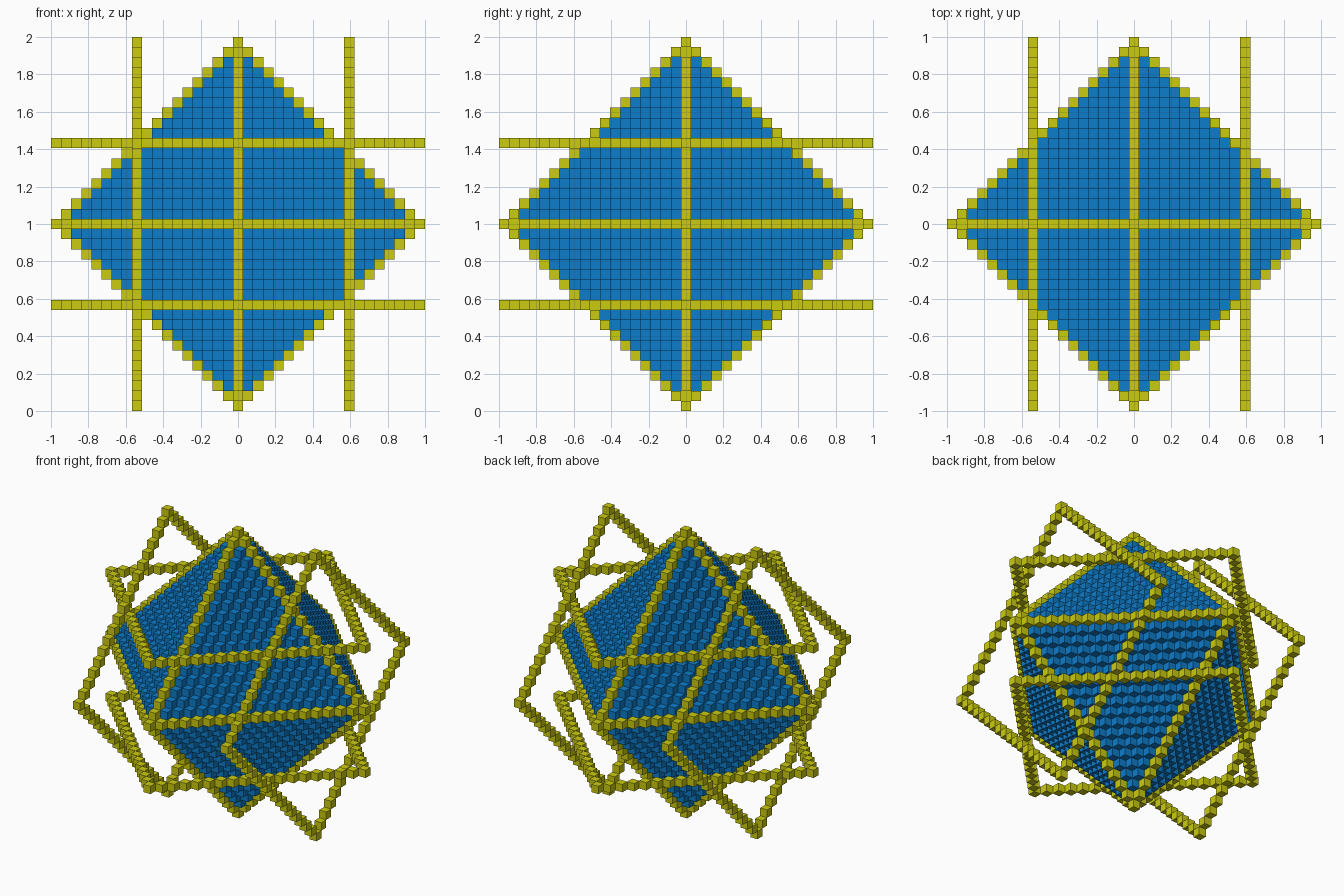
import bpy
import bmesh
from mathutils import Vector

if "Cube" in bpy.data.objects:
    bpy.data.objects.remove(bpy.data.objects["Cube"])

R = 18                      # cells from the centre to each tip
S = 2 / (2 * R + 1)         # cell size
SPAN = range(-R, R + 1)


def material(name, color):
    m = bpy.data.materials.new(name)
    m.diffuse_color = (*color, 1)
    m.use_nodes = True
    m.node_tree.nodes["Principled BSDF"].inputs["Base Color"].default_value = m.diffuse_color
    return m


blue = material("blue", (0.004, 0.205, 0.60))
yellow = material("yellow", (0.60, 0.60, 0.005))


def diamond(axis, offset):
    """Cells of a one-cell-thick diamond loop in the plane axis = offset."""
    cells = set()
    for a in SPAN:
        for b in {R - abs(a), abs(a) - R}:
            c = [a, b]
            c.insert(axis, offset)
            cells.add(tuple(c))
    return cells


def build(name, cells, mat, solid):
    """Mesh the outer cube faces of cells that do not touch a solid cell."""
    bm = bmesh.new()
    cache = {}

    def vert(p):
        key = tuple(round(2 * v) for v in p)
        if key not in cache:
            cache[key] = bm.verts.new((p[0] * S, p[1] * S, p[2] * S + 1))
        return cache[key]

    for c in sorted(cells):
        for axis in range(3):
            for sign in (-1, 1):
                n = Vector((0, 0, 0))
                n[axis] = sign
                if tuple(int(v) for v in Vector(c) + n) in solid:
                    continue
                u = Vector((0, 0, 0))
                u[(axis + 1) % 3] = 1
                w = n.cross(u)
                mid = Vector(c) + n / 2
                bm.faces.new([vert(mid + (u * i + w * j) / 2)
                              for i, j in ((-1, -1), (1, -1), (1, 1), (-1, 1))])
    mesh = bpy.data.meshes.new(name)
    bm.to_mesh(mesh)
    bm.free()
    mesh.materials.append(mat)
    obj = bpy.data.objects.new(name, mesh)
    bpy.context.collection.objects.link(obj)


# Stepped octahedron, with its twelve edges taken by three diamond loops
octahedron = {(x, y, z) for x in SPAN for y in SPAN for z in SPAN
              if abs(x) + abs(y) + abs(z) <= R}
edges = diamond(0, 0) | diamond(1, 0) | diamond(2, 0)
build("octahedron_body", octahedron - edges, blue, octahedron)
build("octahedron_edges", edges, yellow, octahedron)

# Free diamond hoops around the body: two upright, two level
for name, axis, offset in (("left_hoop", 0, -10), ("right_hoop", 0, 11),
                           ("lower_hoop", 2, -8), ("upper_hoop", 2, 8)):
    hoop = diamond(axis, offset)
    build(name, hoop, yellow, hoop)
